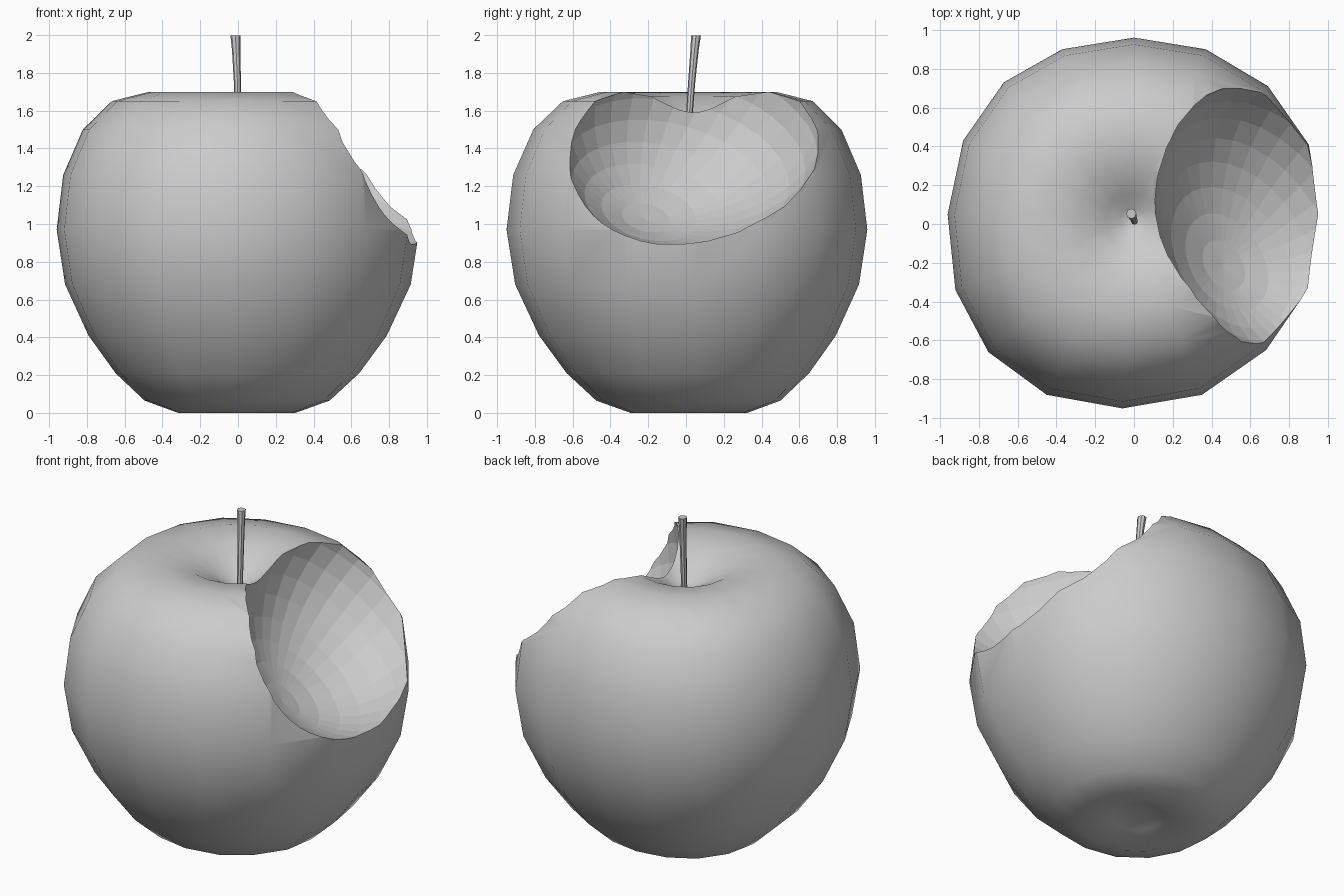
import bpy, bmesh, math
from mathutils import Vector, Matrix

if "Cube" in bpy.data.objects:
    bpy.data.objects.remove(bpy.data.objects["Cube"])


def mesh_object(name, bm, smooth):
    bmesh.ops.recalc_face_normals(bm, faces=bm.faces[:])
    for f in bm.faces:
        f.smooth = smooth
    me = bpy.data.meshes.new(name)
    bm.to_mesh(me)
    bm.free()
    ob = bpy.data.objects.new(name, me)
    bpy.context.collection.objects.link(ob)
    return ob


def skin(bm, rings):
    """Join neighbouring vertex rings with quads."""
    for a, b in zip(rings, rings[1:]):
        n = len(a)
        for i in range(n):
            j = (i + 1) % n
            bm.faces.new((a[i], a[j], b[j], b[i]))


# Apple body: slightly irregular 16-sided outline swept up a profile
outline = [(0.96, 0.05), (0.90, 0.41), (0.69, 0.71), (0.37, 0.90),
           (0.00, 0.96), (-0.37, 0.90), (-0.67, 0.73), (-0.88, 0.43),
           (-0.96, 0.05), (-0.92, -0.34), (-0.75, -0.66), (-0.45, -0.88),
           (-0.06, -0.95), (0.35, -0.88), (0.68, -0.65), (0.90, -0.33)]
profile = [(0.15, 0.045), (0.31, 0.0), (0.49, 0.065), (0.645, 0.21),
           (0.79, 0.41), (0.915, 0.68), (0.96, 0.97), (0.925, 1.26),
           (0.82, 1.50), (0.665, 1.65), (0.465, 1.70), (0.28, 1.675),
           (0.14, 1.60), (0.06, 1.55)]
cx, cy = -0.01, 0.02

bm = bmesh.new()
rings = []
for r, z in profile:
    s = r / 0.96
    rings.append([bm.verts.new((cx + (x - cx) * s, cy + (y - cy) * s, z))
                  for x, y in outline])
skin(bm, rings)
for ring, z in ((rings[0], 0.08), (rings[-1], 1.53)):
    pole = bm.verts.new((cx, cy, z))
    for i in range(16):
        bm.faces.new((ring[i], ring[(i + 1) % 16], pole))
apple = mesh_object("apple_body", bm, True)

# Bite: flat-faceted ellipsoid subtracted from the upper right side
down = Vector((0.776, 0, -0.63))
side = Vector((0, 1, 0))
out = Vector((0.63, 0, 0.776))
a = math.radians(33)
axes = [(down * math.cos(a) + side * math.sin(a)) * 0.619,
        (side * math.cos(a) - down * math.sin(a)) * 0.737,
        out * 0.56]
shape = Matrix(axes).transposed().to_4x4()
turn = Vector((-0.12, -0.355, -0.94)).to_track_quat('Z', 'Y').to_matrix().to_4x4()
bm = bmesh.new()
bmesh.ops.create_uvsphere(bm, u_segments=32, v_segments=16, radius=1.0,
                          matrix=Matrix.Translation((0.724, 0.04, 1.478)) @ shape @ turn)
cutter = mesh_object("bite_cutter", bm, False)
cutter.hide_render = True

mod = apple.modifiers.new("bite", 'BOOLEAN')
mod.operation = 'DIFFERENCE'
mod.solver = 'EXACT'
mod.object = cutter
bpy.context.view_layer.objects.active = apple
bpy.ops.object.modifier_apply(modifier=mod.name)
bpy.data.objects.remove(cutter)

# Stem: thin leaning rod, flared at the top
bm = bmesh.new()
rings = []
for x, y, z, r in ((0.003, 0.012, 1.50, 0.017), (-0.003, 0.03, 1.75, 0.019),
                   (-0.01, 0.045, 1.92, 0.022), (-0.014, 0.053, 1.998, 0.026)):
    rings.append([bm.verts.new((x + r * math.cos(k * math.pi / 4),
                                y + r * math.sin(k * math.pi / 4), z))
                  for k in range(8)])
skin(bm, rings)
bm.faces.new(rings[0])
bm.faces.new(rings[-1])
mesh_object("stem", bm, False)
